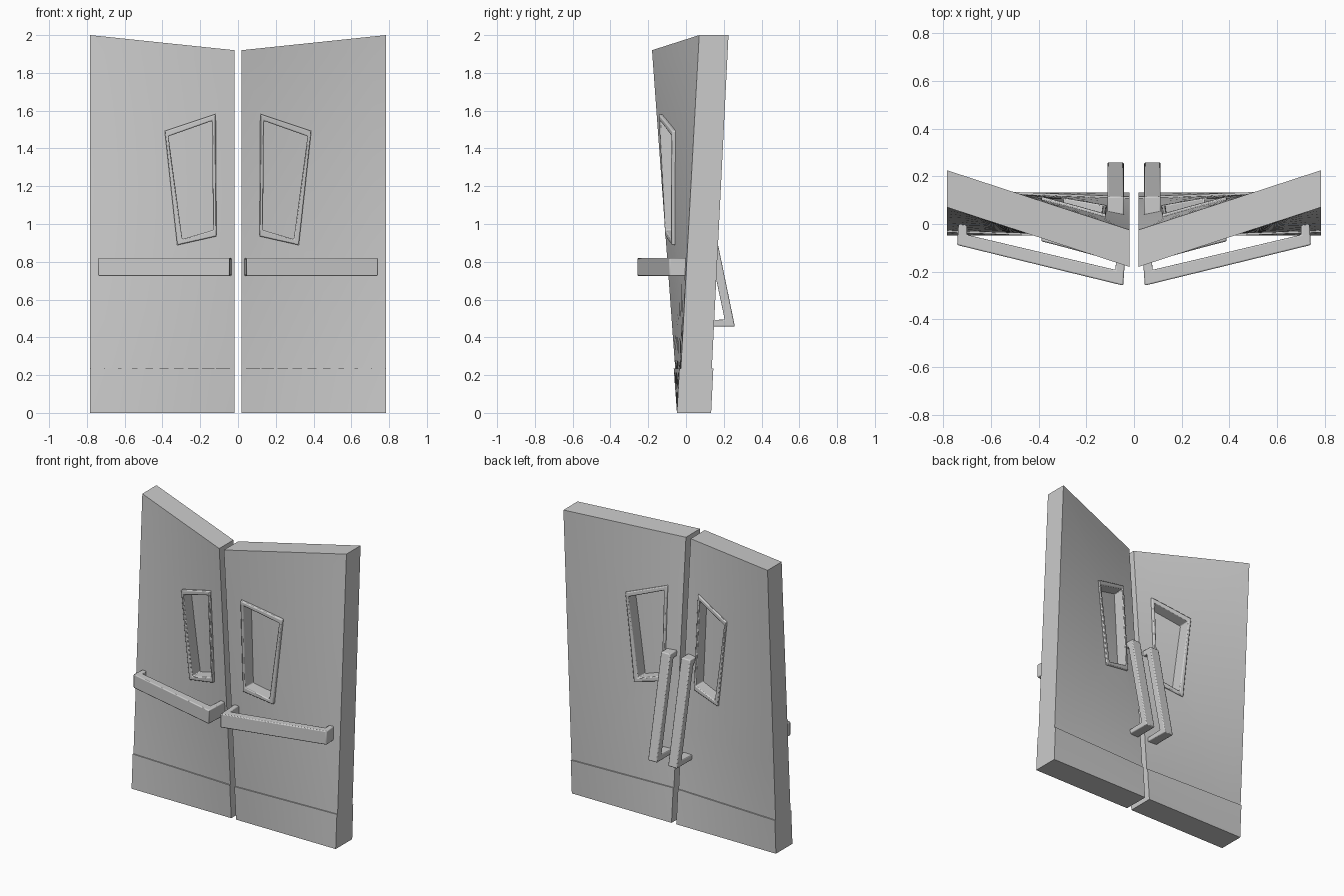
import bpy, bmesh
from mathutils import Vector

if "Cube" in bpy.data.objects:
    bpy.data.objects.remove(bpy.data.objects["Cube"])

X0, X1 = 0.018, 0.783          # inner and outer edge of a leaf


def top(x):
    return 1.92 + 0.08 * (x - X0) / (X1 - X0)


def surf(x, z):
    """Front and back y of the twisted leaf."""
    u, v = (x - X0) / (X1 - X0), z / top(x)
    return -0.04 + v * (-0.14 + 0.25 * u), 0.125 + v * (-0.15 + 0.25 * u)


def finish(name, bm, bevel=0):
    bmesh.ops.recalc_face_normals(bm, faces=bm.faces)
    me = bpy.data.meshes.new(name)
    bm.to_mesh(me)
    bm.free()
    ob = bpy.data.objects.new(name, me)
    bpy.context.collection.objects.link(ob)
    if bevel:
        m = ob.modifiers.new("bevel", 'BEVEL')
        m.width, m.segments, m.limit_method = bevel, 2, 'ANGLE'
    bpy.ops.object.select_all(action='DESELECT')
    ob.select_set(True)
    bpy.context.view_layer.objects.active = ob
    bpy.ops.object.shade_smooth_by_angle(angle=0.6)
    return ob


def ring(outer, inner):
    """Four quads between two outlines."""
    return [(outer[i], outer[(i + 1) % 4], inner[(i + 1) % 4], inner[i]) for i in range(4)]


def sheet(name, side, quads, yf, n=8, m=6, bevel=0):
    """Solid made of gridded x-z quads; yf(x, z) gives front and back y."""
    flat = bmesh.new()
    for q in quads:
        a, b, c, d = [Vector((p[0], 0, p[1])) for p in q]
        g = [[flat.verts.new(a.lerp(b, i / n).lerp(d.lerp(c, i / n), j / m))
              for i in range(n + 1)] for j in range(m + 1)]
        for j in range(m):
            for i in range(n):
                flat.faces.new((g[j][i], g[j][i + 1], g[j + 1][i + 1], g[j + 1][i]))
    bmesh.ops.remove_doubles(flat, verts=flat.verts, dist=1e-5)
    bm = bmesh.new()
    pair = {}
    for v in flat.verts:
        pair[v] = [bm.verts.new((side * v.co.x, y, v.co.z)) for y in yf(v.co.x, v.co.z)]
    for f in flat.faces:
        bm.faces.new([pair[v][0] for v in f.verts])
        bm.faces.new([pair[v][1] for v in reversed(f.verts)])
    for e in flat.edges:
        if e.is_boundary:
            p, q = e.verts
            bm.faces.new((pair[p][0], pair[q][0], pair[q][1], pair[p][1]))
    flat.free()
    return finish(name, bm, bevel)


def prism(name, pts, place, lo, hi):
    """Extruded profile with softened edges."""
    bm = bmesh.new()
    a = [bm.verts.new(place(p, lo)) for p in pts]
    b = [bm.verts.new(place(p, hi)) for p in pts]
    bm.faces.new(a)
    bm.faces.new(b[::-1])
    for i in range(len(pts)):
        j = (i + 1) % len(pts)
        bm.faces.new((a[i], a[j], b[j], b[i]))
    return finish(name, bm, 0.006)


def offset(f, b):
    return lambda x, z: (surf(x, z)[0] - f, surf(x, z)[1] + b)


LEAF = [(X0, 0), (X1, 0), (X1, top(X1)), (X0, top(X0))]
FRAME = [(0.114, 0.935), (0.322, 0.888), (0.388, 1.492), (0.118, 1.582)]
GLASS = [(0.132, 0.968), (0.295, 0.92), (0.368, 1.464), (0.137, 1.546)]
KICK = [(X0, 0), (X1, 0), (X1, 0.235), (X0, 0.235)]
PULL = [(0.735, 0.005), (0.741, -0.088), (0.045, -0.258), (0.034, -0.09),
        (0.07, -0.085), (0.078, -0.192), (0.7, -0.045), (0.7, 0.005)]
GRIP = [(0.03, 1.155), (0.115, 1.155), (0.259, 0.457), (0.07, 0.457),
        (0.07, 0.49), (0.205, 0.494), (0.074, 1.115), (0.03, 1.115)]

for side, tag in ((1, "right"), (-1, "left")):
    # twisted leaf with window opening
    sheet(tag + "_door", side, ring(LEAF, FRAME), surf)
    # raised window frame and pane
    sheet(tag + "_window_frame", side, ring(FRAME, GLASS), offset(0.018, 0.012), 8, 1, 0.006)
    sheet(tag + "_window_pane", side, [GLASS],
          lambda x, z: (sum(surf(x, z)) / 2 - 0.008, sum(surf(x, z)) / 2 + 0.008))
    # kick plates on both faces
    sheet(tag + "_front_kick_plate", side, [KICK],
          lambda x, z: (surf(x, z)[0] - 0.008, surf(x, z)[0] + 0.004), 8, 2)
    sheet(tag + "_back_kick_plate", side, [KICK],
          lambda x, z: (surf(x, z)[1] - 0.004, surf(x, z)[1] + 0.008), 8, 2)
    # horizontal push bar in front, slanted pull handle behind
    prism(tag + "_front_handle", PULL, lambda p, t: (side * p[0], p[1], t), 0.725, 0.82)
    prism(tag + "_back_handle", GRIP, lambda p, t: (side * t, p[0], p[1]), 0.042, 0.112)
